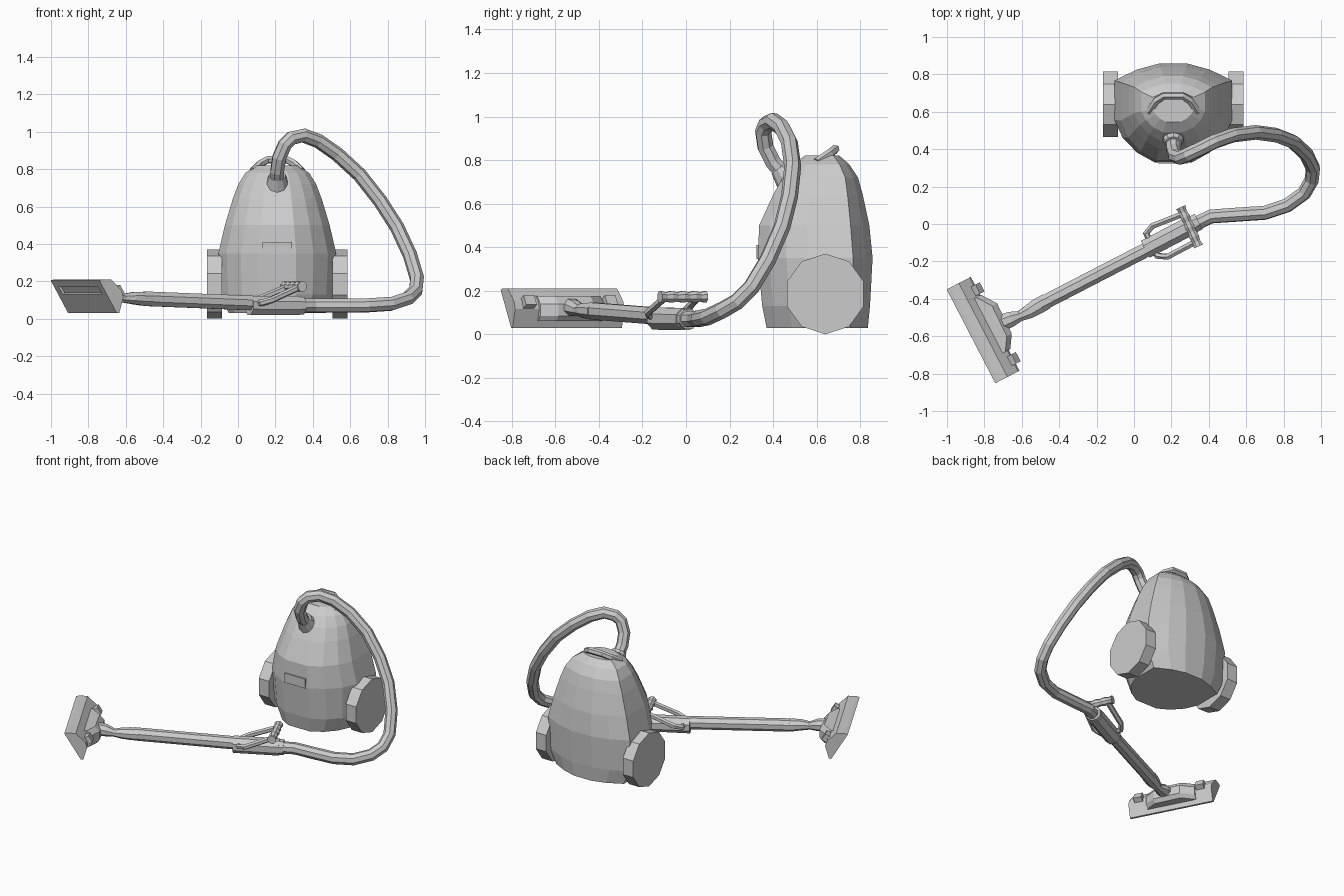
import bpy, bmesh, math
from mathutils import Vector, Matrix

CX = 0.21  # centre line of the canister


def loft(name, rings):
    """Skin a list of equal-length vertex rings and cap both ends."""
    bm = bmesh.new()
    vr = [[bm.verts.new(p) for p in r] for r in rings]
    n = len(vr[0])
    for a, b in zip(vr, vr[1:]):
        for i in range(n):
            bm.faces.new((a[i], a[(i + 1) % n], b[(i + 1) % n], b[i]))
    bm.faces.new(vr[0][::-1])
    bm.faces.new(vr[-1])
    bmesh.ops.recalc_face_normals(bm, faces=bm.faces)
    me = bpy.data.meshes.new(name)
    bm.to_mesh(me)
    bm.free()
    ob = bpy.data.objects.new(name, me)
    bpy.context.collection.objects.link(ob)
    return ob


def tube(name, path, radii, sides=8, flat=1.0):
    """Sweep a polygon along a path; radii is one number or one per point."""
    pts = [Vector(p) for p in path]
    if not isinstance(radii, (list, tuple)):
        radii = [radii] * len(pts)
    rings, side, prev = [], None, None
    for i, (p, r) in enumerate(zip(pts, radii)):
        t = (pts[min(i + 1, len(pts) - 1)] - pts[max(i - 1, 0)]).normalized()
        if side is None:
            side = t.cross(Vector((0, 0, 1)) if abs(t.z) < 0.9 else Vector((0, 1, 0))).normalized()
        else:
            side = prev.rotation_difference(t) @ side
        prev = t
        up = side.cross(t)
        rings.append([p + (side * math.cos(a) + up * math.sin(a) * flat) * r
                      for a in (math.tau * (k + 0.5) / sides for k in range(sides))])
    return loft(name, rings)


def box(name, size, matrix):
    x, y, z = (s / 2 for s in size)
    return loft(name, [[matrix @ Vector((a * x, b * y, c * z))
                        for a, b in ((-1, -1), (1, -1), (1, 1), (-1, 1))] for c in (-1, 1)])


# Canister body: stacked horizontal sections (z, half width, front y, back y)
sections = [(0.03, 0.26, 0.37, 0.835), (0.13, 0.305, 0.35, 0.845), (0.35, 0.315, 0.33, 0.857),
            (0.50, 0.28, 0.336, 0.842), (0.64, 0.238, 0.40, 0.812), (0.72, 0.208, 0.445, 0.79),
            (0.78, 0.17, 0.49, 0.75), (0.82, 0.11, 0.545, 0.705)]
half = [(0.32, 0.0), (0.62, 0.1), (0.86, 0.25), (1, 0.43), (1, 0.83), (0.62, 0.94), (0.25, 1.0)]
outline = half + [(-a, b) for a, b in reversed(half)]
loft("canister_body", [[(CX + a * w, yf + b * (yb - yf), z) for a, b in outline]
                       for z, w, yf, yb in sections])

# Carry handle arching over the top
tube("carry_handle", [(CX - 0.13, 0.60, 0.79), (CX - 0.09, 0.66, 0.83), (CX - 0.05, 0.685, 0.85),
                      (CX + 0.05, 0.685, 0.85), (CX + 0.09, 0.66, 0.83), (CX + 0.13, 0.60, 0.79)],
     0.021, sides=6)

# Front latch plate
box("latch_plate", (0.16, 0.03, 0.065), Matrix.Translation((CX, 0.338, 0.378)))

# Ten-sided wheels
for label, s in (("left", -1), ("right", 1)):
    loft(label + "_wheel", [[(CX + s * x, 0.64 + 0.185 * math.sin(a), 0.185 + 0.185 * math.cos(a))
                             for a in (math.tau * k / 10 for k in range(10))]
                            for x in (0.295, 0.375)])

# Hose socket
tube("hose_socket", [(CX, 0.51, 0.67), (CX, 0.475, 0.705), (CX, 0.43, 0.765)],
     [0.07, 0.066, 0.046], sides=10)

# Flexible hose
tube("hose", [(CX, 0.46, 0.72), (CX, 0.40, 0.79), (0.22, 0.365, 0.86), (0.25, 0.355, 0.93),
              (0.285, 0.37, 0.965), (0.35, 0.40, 0.98), (0.43, 0.44, 0.95), (0.53, 0.475, 0.88),
              (0.65, 0.49, 0.77), (0.76, 0.475, 0.63), (0.85, 0.44, 0.49), (0.92, 0.375, 0.34),
              (0.957, 0.30, 0.215), (0.95, 0.235, 0.15), (0.91, 0.165, 0.11), (0.82, 0.10, 0.08),
              (0.70, 0.06, 0.072), (0.55, 0.05, 0.07), (0.41, 0.04, 0.07), (0.31, -0.01, 0.07)], 0.039)

# Rigid wand and grip sleeve
tube("wand", [(0.12, -0.11, 0.082), (-0.50, -0.43, 0.107)], 0.042)
tube("grip_sleeve", [(0.06, -0.135, 0.072), (0.32, 0.0, 0.07)], 0.055)
tube("sleeve_collar", [(0.31, -0.005, 0.07), (0.345, 0.013, 0.07)], 0.05)

# Ribbed grip bar and its two bent arms
A, B = Vector((0.25, 0.09, 0.172)), Vector((0.345, -0.12, 0.172))
tube("grip_bar", [A.lerp(B, k / 8) for k in range(9)],
     [0.029 if k % 2 == 0 else 0.023 for k in range(9)])
tube("grip_arm_left", [(0.265, 0.055, 0.17), (0.10, -0.01, 0.10), (0.065, -0.05, 0.085),
                       (0.09, -0.10, 0.08)], 0.018, sides=6)
tube("grip_arm_right", [(0.33, -0.095, 0.17), (0.18, -0.175, 0.10), (0.125, -0.17, 0.085),
                        (0.10, -0.13, 0.08)], 0.018, sides=6)

# Bent neck between wand and floor head
tube("head_neck", [(-0.47, -0.415, 0.106), (-0.52, -0.443, 0.108), (-0.56, -0.468, 0.11),
                   (-0.61, -0.492, 0.11), (-0.66, -0.51, 0.12), (-0.72, -0.535, 0.125)],
     [0.046, 0.046, 0.041, 0.03, 0.045, 0.05], flat=0.85)

# Floor head, in its own frame: u faces outward, v runs along its length
U, V, Z = Vector((-0.888, -0.46, 0)), Vector((0.46, -0.888, 0)), Vector((0, 0, 1))


def at(u, v, z):
    return U * u + V * v + Z * z


profile = [(0.945, 0.03), (1.05, 0.205), (1.03, 0.21), (0.977, 0.21), (0.915, 0.15),
           (0.905, 0.115), (0.93, 0.03)]
head = loft("floor_head", [[at(u, v, z) for u, z in profile] for v in (-0.15, 0.415)])

# Suction slot cut into the sole
lean = math.atan2(0.105, 0.175)
frame = Matrix((U, V, Z)).transposed().to_4x4() @ Matrix.Rotation(lean, 4, 'Y')
cutter = box("slot_cutter", (0.03, 0.46, 0.05), Matrix.Translation(at(1.018, 0.133, 0.15)) @ frame)
cutter.hide_render = True
cutter.display_type = 'WIRE'
cut = head.modifiers.new("slot", 'BOOLEAN')
cut.object = cutter
cut.solver = 'EXACT'

# Boss that carries the neck, and small clips on either side
loft("head_boss", [[at(0.955, v, 0.06), at(0.955, v, 0.175), at(u + 0.03, v, 0.175),
                    at(u, v, 0.14), at(u, v, 0.085), at(u + 0.02, v, 0.06)]
                   for v, u in ((-0.04, 0.90), (0.04, 0.845), (0.22, 0.85), (0.29, 0.895))])
for label, v in (("left", -0.075), ("right", 0.345)):
    box(label + "_head_clip", (0.05, 0.055, 0.05),
        Matrix.Translation(at(0.91, v, 0.145)) @ frame)
